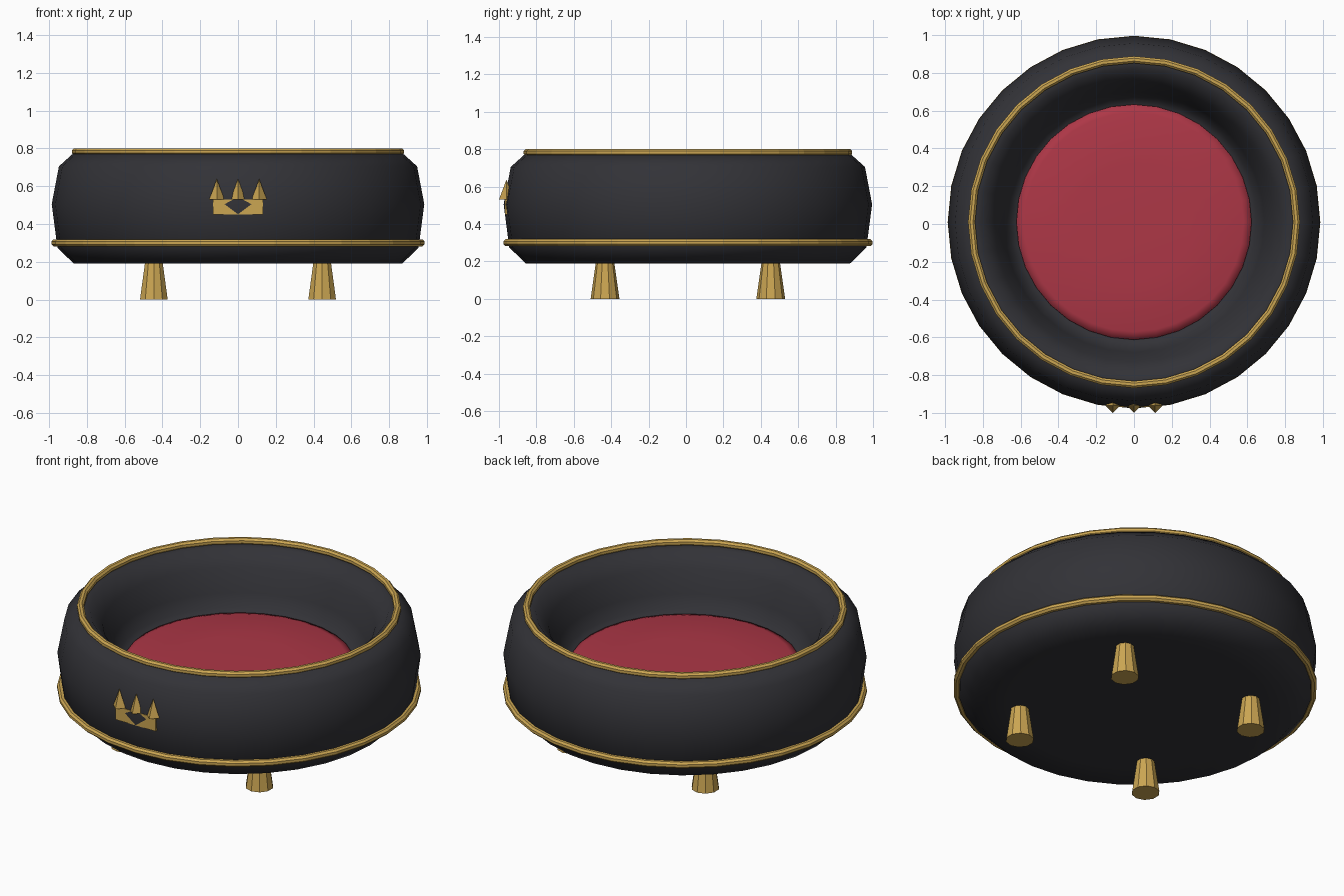
import bpy, bmesh, math

if "Cube" in bpy.data.objects:
    bpy.data.objects.remove(bpy.data.objects["Cube"])

CY = 0.01      # centre of the round body in y
SEG = 32


def material(name, rgb):
    m = bpy.data.materials.new(name)
    m.diffuse_color = (*rgb, 1)
    m.use_nodes = True
    m.node_tree.nodes["Principled BSDF"].inputs["Base Color"].default_value = m.diffuse_color
    return m


DARK = material("charcoal fabric", (0.032, 0.032, 0.038))
RED = material("crimson cushion", (0.42, 0.038, 0.062))
GOLD = material("gold", (0.60, 0.38, 0.085))


def finish(bm, name, mat, smooth=False):
    bmesh.ops.recalc_face_normals(bm, faces=bm.faces)
    for f in bm.faces:
        f.smooth = smooth
    me = bpy.data.meshes.new(name)
    bm.to_mesh(me)
    bm.free()
    me.materials.append(mat)
    ob = bpy.data.objects.new(name, me)
    bpy.context.collection.objects.link(ob)
    return ob


def lathe(name, profile, mat, smooth=True, closed=False):
    """Revolve (radius, z) points about the body axis; radius 0 makes a pole."""
    bm = bmesh.new()
    rings = []
    for r, z in profile:
        n = 1 if r == 0 else SEG
        rings.append([bm.verts.new((r * math.cos(2 * math.pi * i / SEG),
                                    CY + r * math.sin(2 * math.pi * i / SEG), z))
                      for i in range(n)])
    pairs = list(zip(rings, rings[1:]))
    if closed:
        pairs.append((rings[-1], rings[0]))
    for a, b in pairs:
        for i in range(SEG):
            j = (i + 1) % SEG
            if len(a) == 1:
                bm.faces.new((a[0], b[i], b[j]))
            elif len(b) == 1:
                bm.faces.new((a[i], a[j], b[0]))
            else:
                bm.faces.new((a[i], a[j], b[j], b[i]))
    return finish(bm, name, mat, smooth)


def cone(name, x, y, z0, z1, r0, r1, sides, mat):
    """Upright cone or tapered post with one vertex facing the front."""
    bm = bmesh.new()
    bmesh.ops.create_cone(bm, cap_ends=True, segments=sides, radius1=r0,
                          radius2=r1, depth=z1 - z0)
    bmesh.ops.translate(bm, verts=bm.verts, vec=(x, y, (z0 + z1) / 2))
    return finish(bm, name, mat)


# Padded round body with a hollow centre
lathe("bed_body", [(0, 0.19), (0.70, 0.19), (0.868, 0.19), (0.955, 0.275),
                   (0.985, 0.505), (0.947, 0.705), (0.875, 0.77), (0.81, 0.765),
                   (0.74, 0.68), (0.69, 0.55), (0.66, 0.475), (0.62, 0.45),
                   (0, 0.45)], DARK)

# Cushion
lathe("cushion", [(0, 0.40), (0.60, 0.40), (0.625, 0.43), (0.622, 0.462),
                  (0.58, 0.474), (0.30, 0.482), (0, 0.485)], RED)

# Gold piping rings
for name, R, z, t in (("top_piping", 0.860, 0.782, 0.020),
                      ("lower_piping", 0.968, 0.300, 0.020)):
    pts = [(R + t * math.cos(a * math.pi / 4 + math.pi / 8),
            z + t * math.sin(a * math.pi / 4 + math.pi / 8)) for a in range(8)]
    lathe(name, pts, GOLD, smooth=False, closed=True)

# Four tapered legs
for sx, side in ((-1, "left"), (1, "right")):
    for sy, end in ((-1, "front"), (1, "back")):
        cone(f"{end}_{side}_leg", sx * 0.445, CY + sy * 0.443, 0, 0.21,
             0.077, 0.047, 10, GOLD)

# Crown ornament: base bar and three spikes
bm = bmesh.new()
bmesh.ops.create_cube(bm, size=1)
for v in bm.verts:
    v.co = (v.co.x * 0.264, v.co.y * 0.04 - 0.948, v.co.z * 0.08 + 0.49)
finish(bm, "crown_base", GOLD)
for i, x in enumerate((-0.112, 0, 0.112)):
    cone(f"crown_spike_{i + 1}", x, -0.960, 0.53, 0.638, 0.04, 0, 4, GOLD)
